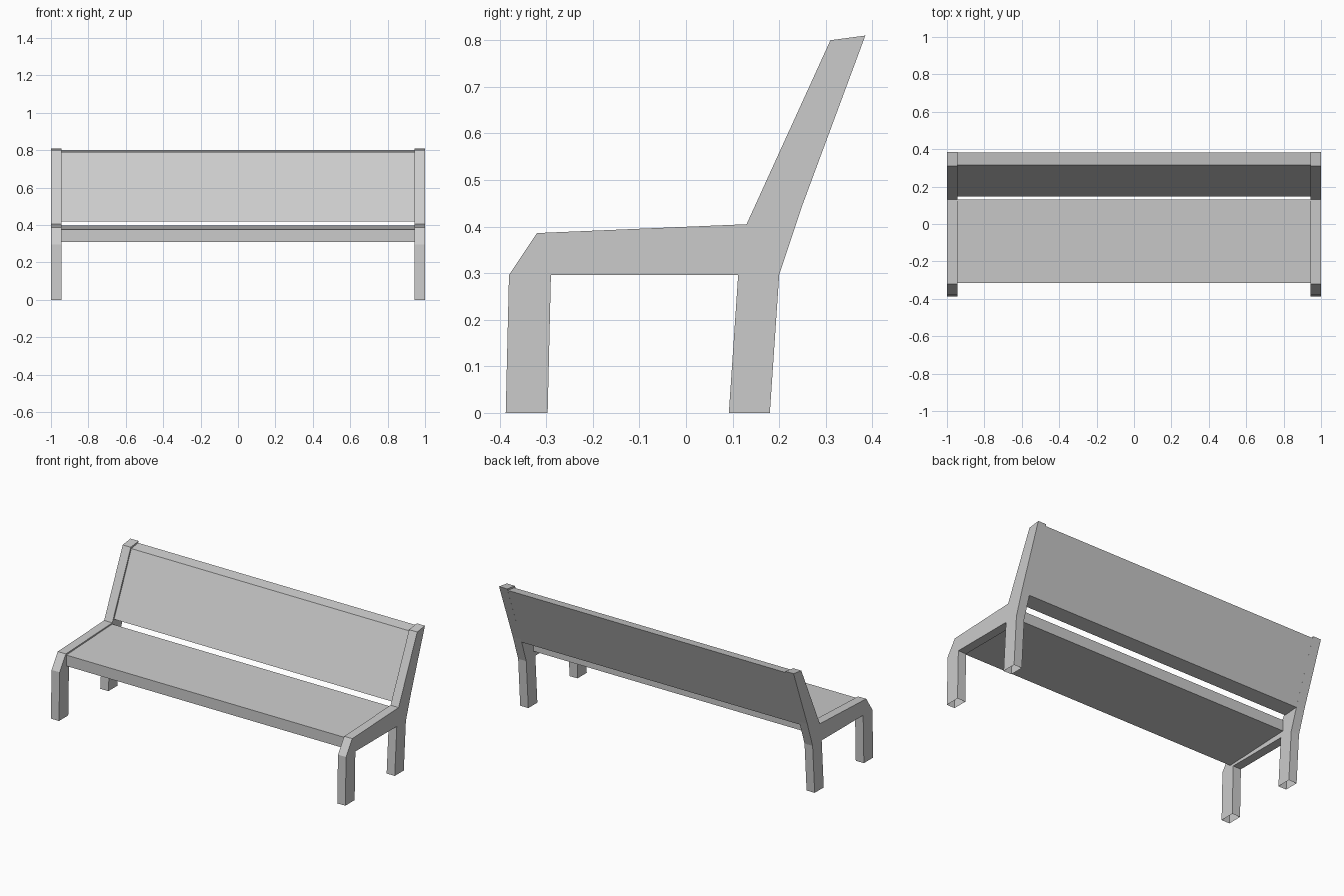
import bpy
import bmesh

if "Cube" in bpy.data.objects:
    bpy.data.objects.remove(bpy.data.objects["Cube"])


def extrude_profile(name, profile, x0, x1, open_bottom=False):
    """Extrude a closed (y, z) profile along x."""
    bm = bmesh.new()
    face = bm.faces.new([bm.verts.new((x0, y, z)) for y, z in profile])
    out = bmesh.ops.extrude_face_region(bm, geom=[face], use_keep_orig=True)
    verts = [g for g in out["geom"] if isinstance(g, bmesh.types.BMVert)]
    bmesh.ops.translate(bm, verts=verts, vec=(x1 - x0, 0, 0))
    bmesh.ops.recalc_face_normals(bm, faces=bm.faces)
    if open_bottom:
        feet = [f for f in bm.faces if all(v.co.z < 1e-4 for v in f.verts)]
        bmesh.ops.delete(bm, geom=feet, context='FACES_ONLY')
    mesh = bpy.data.meshes.new(name)
    bm.to_mesh(mesh)
    bm.free()
    obj = bpy.data.objects.new(name, mesh)
    bpy.context.collection.objects.link(obj)
    return obj


INNER = 0.945

# End frames: front leg, seat rail, back post and rear leg in one outline
frame = [(-0.387, 0), (-0.38, 0.296), (-0.32, 0.386), (0.13, 0.405),
         (0.31, 0.80), (0.385, 0.81), (0.251, 0.449), (0.20, 0.296),
         (0.18, 0), (0.092, 0), (0.112, 0.296), (-0.29, 0.296), (-0.297, 0)]
for name, x0, x1 in (("left_frame", -1, -INNER), ("right_frame", INNER, 1)):
    extrude_profile(name, frame, x0, x1, open_bottom=True)

# Seat board
seat = [(-0.315, 0.31), (-0.315, 0.377), (0.13, 0.397), (0.13, 0.33)]
extrude_profile("seat", seat, -INNER, INNER)

# Backrest board, flush with the rear of the frames
backrest = [(0.148, 0.42), (0.315, 0.79), (0.381, 0.80), (0.243, 0.428)]
extrude_profile("backrest", backrest, -INNER, INNER)
